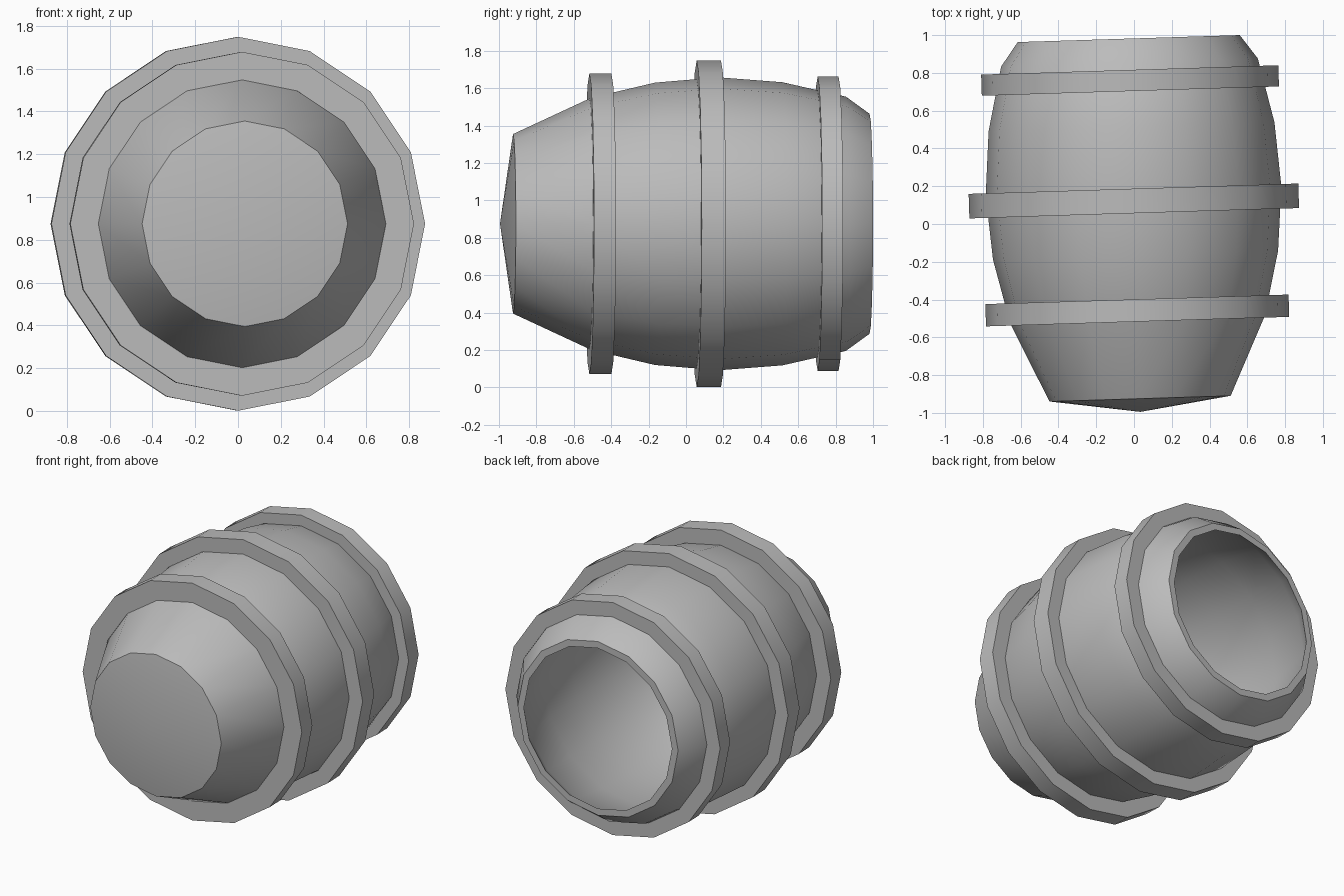
import bpy, bmesh, math
from mathutils import Vector

if "Cube" in bpy.data.objects:
    bpy.data.objects.remove(bpy.data.objects["Cube"])

SIDES = 16
YAW = math.radians(1.8)      # the whole barrel is turned slightly
CENTRE = Vector((0.003, 0, 0.875))

grey = bpy.data.materials.new("plain grey")
grey.use_nodes = True
grey.diffuse_color = (0.5, 0.5, 0.5, 1)
grey.node_tree.nodes["Principled BSDF"].inputs["Base Color"].default_value = grey.diffuse_color


def lathe(name, profile, closed=False):
    """Spin a (y, radius) profile round the y axis."""
    bm = bmesh.new()
    verts = [bm.verts.new((0, y, r)) for y, r in profile]
    edges = [bm.edges.new(pair) for pair in zip(verts, verts[1:])]
    if closed:
        edges.append(bm.edges.new((verts[-1], verts[0])))
    bmesh.ops.spin(bm, geom=verts + edges, cent=(0, 0, 0), axis=(0, 1, 0),
                   angle=math.tau, steps=SIDES, use_duplicate=False)
    bmesh.ops.remove_doubles(bm, verts=bm.verts[:], dist=0.0005)
    bmesh.ops.recalc_face_normals(bm, faces=bm.faces[:])
    mesh = bpy.data.meshes.new(name)
    bm.to_mesh(mesh)
    bm.free()
    mesh.materials.append(grey)
    obj = bpy.data.objects.new(name, mesh)
    bpy.context.collection.objects.link(obj)
    obj.location = CENTRE
    obj.rotation_euler.z = YAW
    bpy.ops.object.select_all(action='DESELECT')
    obj.select_set(True)
    bpy.context.view_layer.objects.active = obj
    bpy.ops.object.shade_smooth_by_angle(angle=math.radians(30))
    return obj


# Hollow barrel: bulging wall, shallow cone at the front, open at the back
wall = [(-0.925, 0.48), (-0.505, 0.675), (-0.165, 0.755), (0.175, 0.783),
        (0.515, 0.757), (0.855, 0.68), (0.982, 0.588)]
lining = [(y, r - 0.045) for y, r in reversed(wall)]
lathe("barrel_body", [(-0.995, 0)] + wall + lining + [(-0.95, 0)])


# Three hoops round the wall
def hoop(name, y, width, inner, outer):
    a, b = y - width / 2, y + width / 2
    lathe(name, [(a, inner), (a, outer), (b, outer), (b, inner)], closed=True)


hoop("front_hoop", -0.458, 0.118, 0.672, 0.803)
hoop("middle_hoop", 0.122, 0.13, 0.775, 0.873)
hoop("back_hoop", 0.76, 0.112, 0.69, 0.787)
